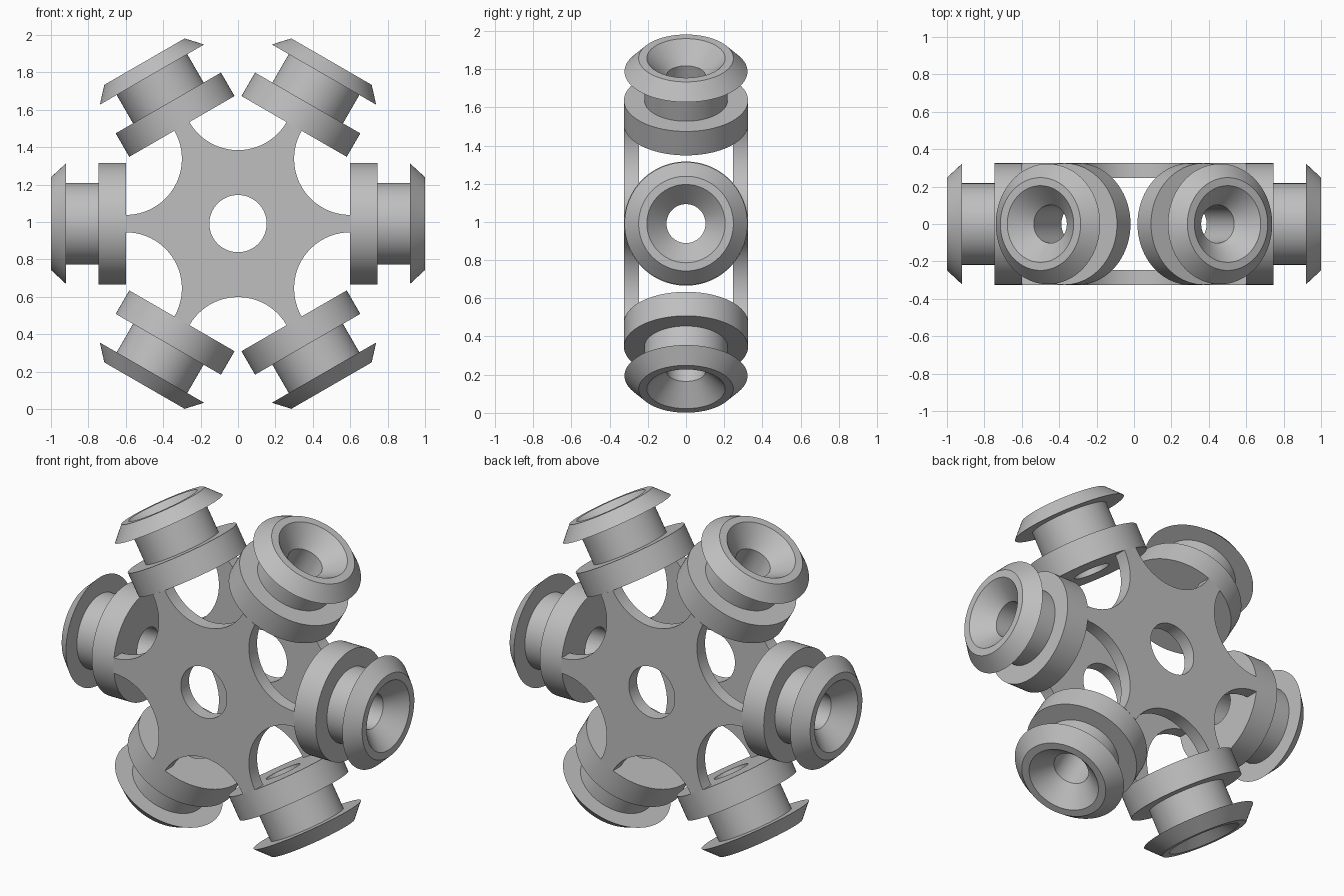
import bpy, bmesh
from math import sin, cos, pi, radians
from mathutils import Matrix, Vector

cube = bpy.data.objects.get("Cube")
if cube:
    bpy.data.objects.remove(cube, do_unlink=True)

GREY = (0.52, 0.52, 0.52, 1.0)
grey = bpy.data.materials.new("plain_grey")
grey.use_nodes = True
grey.diffuse_color = GREY
grey.node_tree.nodes["Principled BSDF"].inputs["Base Color"].default_value = GREY

ARMS = 6
APOTHEM = 0.6                          # hub centre to the flat of each socket
CORNER = APOTHEM / cos(pi / ARMS)      # hub centre to each scallop centre
SCALLOP = 0.3
HOLE = 0.153
CENTRE = Vector((0, 0, sin(radians(60)) + 0.125))


def finish(name, bm):
    """Turn a bmesh into a smooth-shaded object with sharp edges kept."""
    bmesh.ops.recalc_face_normals(bm, faces=bm.faces)
    mesh = bpy.data.meshes.new(name)
    bm.to_mesh(mesh)
    bm.free()
    mesh.materials.append(grey)
    obj = bpy.data.objects.new(name, mesh)
    bpy.context.collection.objects.link(obj)
    bpy.ops.object.select_all(action='DESELECT')
    obj.select_set(True)
    bpy.context.view_layer.objects.active = obj
    bpy.ops.object.shade_smooth_by_angle(angle=radians(25))
    return obj


def bridge(bm, a, b):
    """Quads between two closed rings of equal length."""
    for i in range(len(a)):
        j = (i + 1) % len(a)
        bm.faces.new((a[i], a[j], b[j], b[i]))


def lathe(name, profile, segments=96):
    """Revolve a closed (axial, radius) profile around the x axis."""
    bm = bmesh.new()
    rings = []
    for t, r in profile:
        angles = [2 * pi * i / segments for i in range(segments)]
        rings.append([bm.verts.new((t, r * cos(a), r * sin(a))) for a in angles])
    for i, ring in enumerate(rings):
        bridge(bm, ring, rings[(i + 1) % len(rings)])
    return finish(name, bm)


def hub_plate(name, y0, y1, steps=24):
    """Hexagonal plate with scalloped corners and a round centre hole."""
    outer, inner = [], []
    for k in range(ARMS):
        mid = 2 * pi * (k + 0.5) / ARMS
        for i in range(steps + 1):
            a = mid + pi + radians(60) * (1 - 2 * i / steps)
            p = Vector((CORNER * cos(mid) + SCALLOP * cos(a),
                        CORNER * sin(mid) + SCALLOP * sin(a)))
            outer.append(p)
            inner.append(p.normalized() * HOLE)
    bm = bmesh.new()
    rings = [[bm.verts.new((p.x, y, p.y)) for p in pts]
             for pts, y in ((outer, y0), (outer, y1), (inner, y1), (inner, y0))]
    for i in range(len(rings)):
        bridge(bm, rings[i], rings[(i + 1) % len(rings)])
    obj = finish(name, bm)
    obj.location = CENTRE
    return obj


# Two hub plates, open between them
hub_plate("front_hub_plate", -0.325, -0.247)
hub_plate("back_hub_plate", 0.247, 0.325)

# Sockets: flange, neck, flared lip, countersink and bore
socket_profile = [
    (APOTHEM, 0.102), (APOTHEM, 0.325), (0.745, 0.325), (0.745, 0.218),
    (0.92, 0.218), (0.92, 0.322), (1.0, 0.248), (1.0, 0.205), (0.895, 0.102),
]
names = ("left", "upper_left", "upper_right", "right", "lower_right", "lower_left")
for k, side in enumerate(names):
    socket = lathe(side + "_socket", socket_profile)
    socket.matrix_world = (Matrix.Translation(CENTRE)
                           @ Matrix.Rotation(-2 * pi * k / ARMS, 4, 'Y'))
